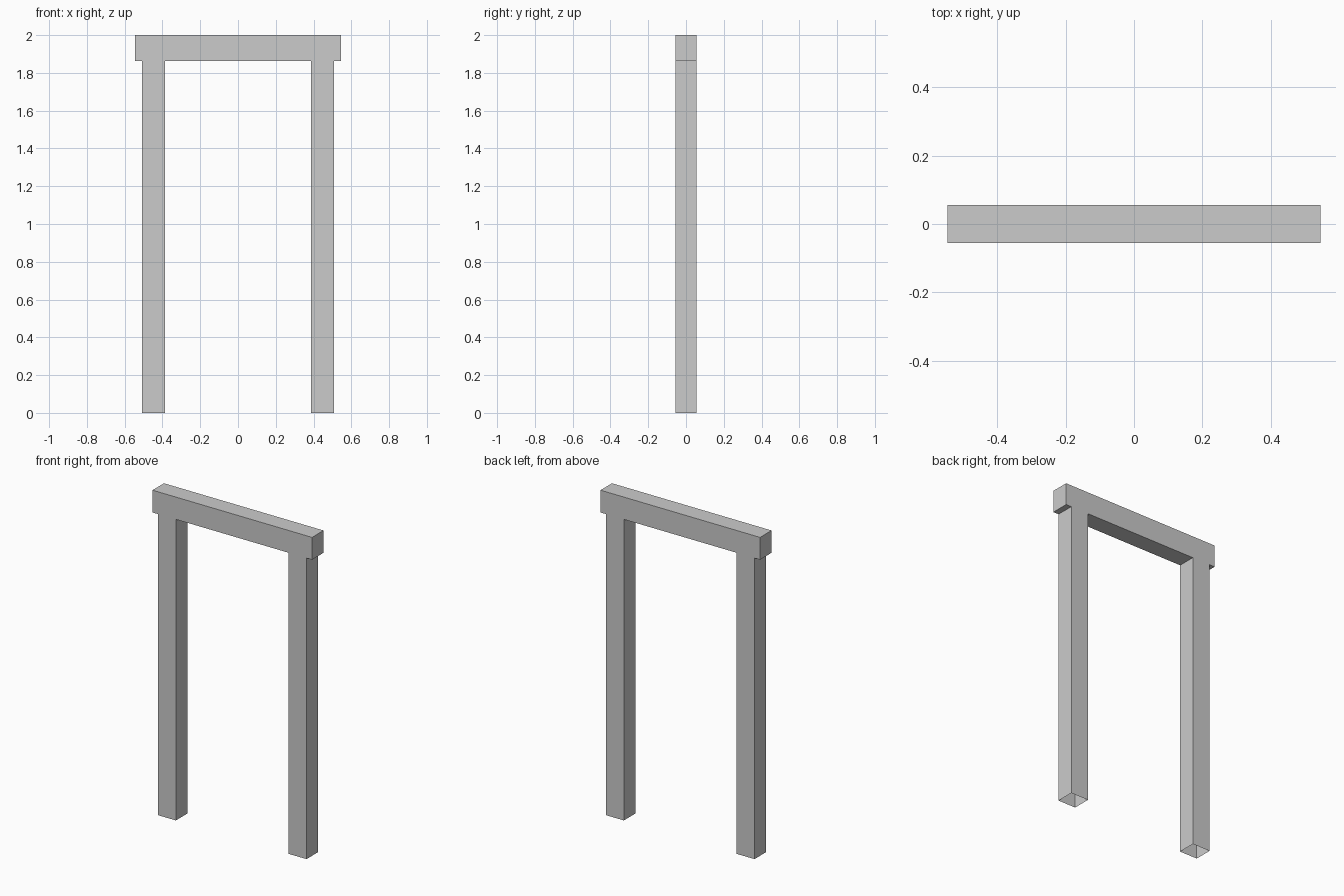
import bpy, bmesh

if "Cube" in bpy.data.objects:
    bpy.data.objects.remove(bpy.data.objects["Cube"])

DEPTH = 0.112
BEAM_Z = 1.862


def box(name, x0, x1, z0, z1, open_ends=False):
    """Axis-aligned box of the shared depth, optionally without top and bottom."""
    bm = bmesh.new()
    bmesh.ops.create_cube(bm, size=1)
    for v in bm.verts:
        v.co.x = x1 if v.co.x > 0 else x0
        v.co.y *= DEPTH
        v.co.z = z1 if v.co.z > 0 else z0
    bm.normal_update()
    if open_ends:
        ends = [f for f in bm.faces if abs(f.normal.z) > 0.9]
        bmesh.ops.delete(bm, geom=ends, context='FACES_ONLY')
    mesh = bpy.data.meshes.new(name)
    bm.to_mesh(mesh)
    bm.free()
    obj = bpy.data.objects.new(name, mesh)
    bpy.context.collection.objects.link(obj)
    return obj


# Top beam, closed on all sides
box("top_beam", -0.546, 0.546, BEAM_Z, 2.0)

# Two posts, open at the foot and capped by the beam
for name, centre in (("left_post", -0.447), ("right_post", 0.447)):
    box(name, centre - 0.061, centre + 0.061, 0.0, BEAM_Z, open_ends=True)
